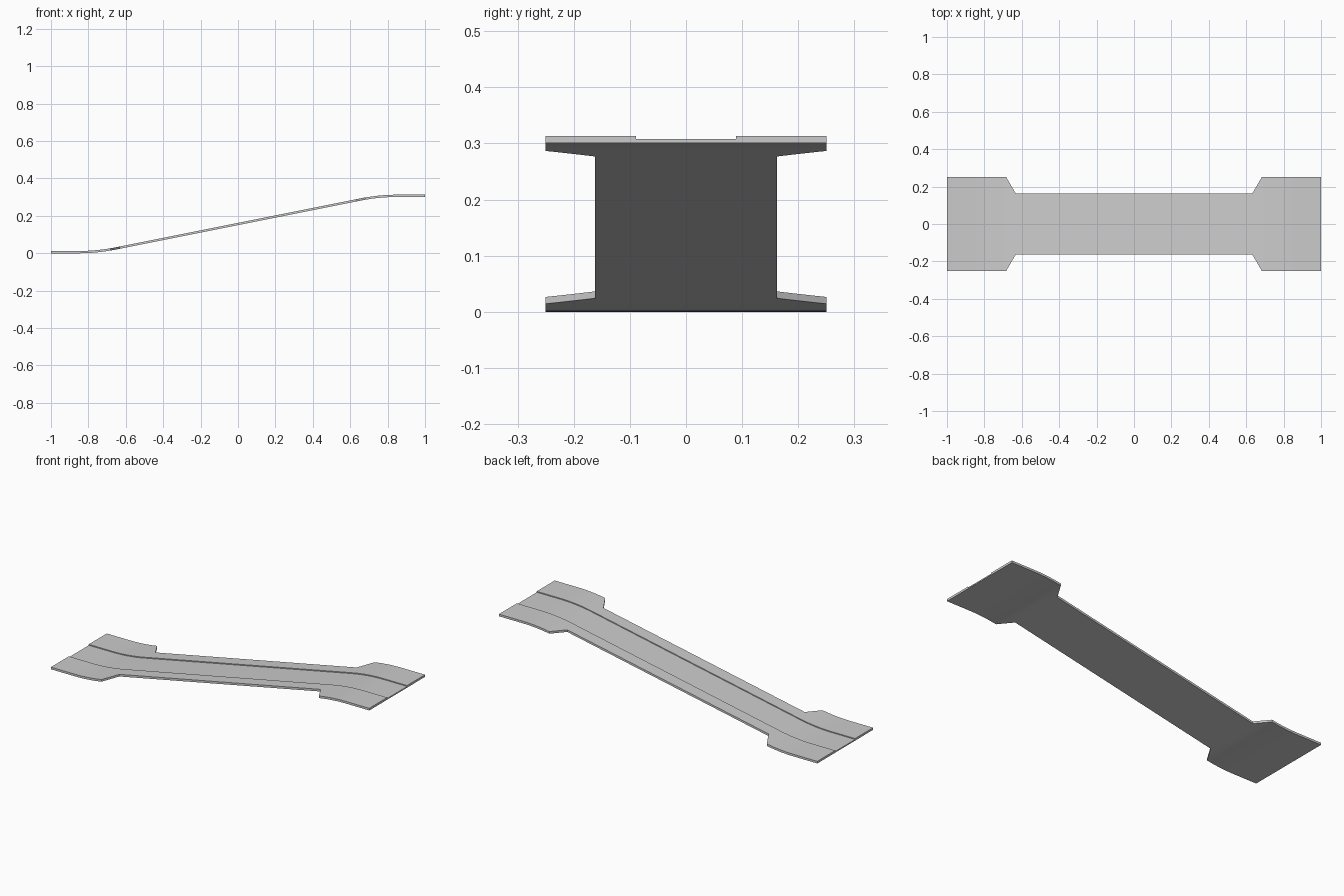
import bpy, bmesh

if "Cube" in bpy.data.objects:
    bpy.data.objects.remove(bpy.data.objects["Cube"])

THICK, GROOVE_Z, GROOVE_Y = 0.0122, 0.0068, 0.089
RISE, SLOPE, BEND = 0.301, 0.2, 0.1
KNEE = RISE / SLOPE / 2          # |x| where the incline meets the level ends
NECK_IN, NECK_OUT = 0.632, 0.683  # taper between narrow and wide parts


def underside(x):
    """Height of the bottom surface: level, eased bend, incline."""
    a = abs(x)
    if a > KNEE + BEND:
        drop = RISE / 2
    else:
        drop = SLOPE * a
        if a > KNEE - BEND:
            drop -= SLOPE * (a - KNEE + BEND) ** 2 / (4 * BEND)
    return RISE / 2 + (drop if x > 0 else -drop)


def half_width(x):
    t = (abs(x) - NECK_IN) / (NECK_OUT - NECK_IN)
    return 0.1625 + 0.0875 * min(max(t, 0), 1)


# stations along the length, mirrored about the middle
half = [NECK_IN, NECK_OUT, 1.0] + [KNEE - BEND + 2 * BEND * i / 10 for i in range(11)]
stations = sorted([-x for x in half] + half)

# deck: one cross-section with a shallow central channel, swept along x
bm = bmesh.new()
rings = []
for x in stations:
    w, z, g = half_width(x), underside(x), GROOVE_Y
    section = [(-w, 0), (-g, 0), (g, 0), (w, 0), (w, THICK), (g, THICK),
               (g, GROOVE_Z), (-g, GROOVE_Z), (-g, THICK), (-w, THICK)]
    rings.append([bm.verts.new((x, y, z + h)) for y, h in section])
n = len(rings[0])
for a, b in zip(rings, rings[1:]):
    for i in range(n):
        j = (i + 1) % n
        bm.faces.new((a[i], a[j], b[j], b[i]))
# end caps
for r in (rings[0], rings[-1]):
    for quad in ((0, 1, 8, 9), (1, 2, 6, 7), (2, 3, 4, 5)):
        vs = [r[i] for i in quad]
        if quad[0] == 0:
            vs = [r[0], r[1], r[7], r[8], r[9]]
        elif quad[0] == 2:
            vs = [r[2], r[3], r[4], r[5], r[6]]
        bm.faces.new(vs)
bmesh.ops.recalc_face_normals(bm, faces=bm.faces)

mesh = bpy.data.meshes.new("ramp_deck")
bm.to_mesh(mesh)
bm.free()
deck = bpy.data.objects.new("ramp_deck", mesh)
bpy.context.collection.objects.link(deck)
bpy.context.view_layer.objects.active = deck
deck.select_set(True)
bpy.ops.object.shade_smooth_by_angle()
